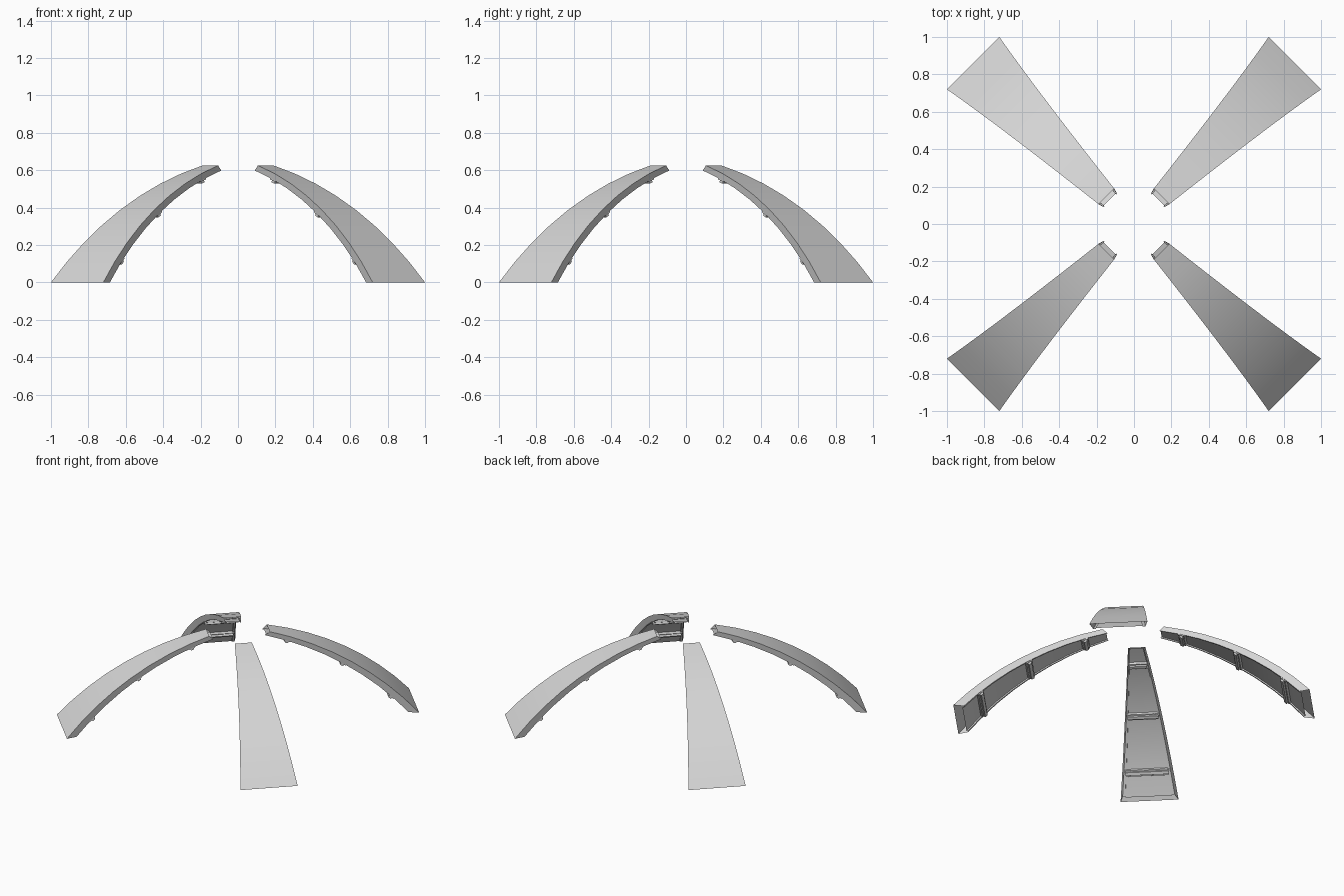
import bpy, bmesh, math
from mathutils import Matrix, Vector

cube = bpy.data.objects.get("Cube")
if cube:
    bpy.data.objects.remove(cube, do_unlink=True)

grey = bpy.data.materials.new("light_grey")
grey.use_nodes = True
grey.diffuse_color = (0.68, 0.68, 0.68, 1)
grey.node_tree.nodes["Principled BSDF"].inputs["Base Color"].default_value = (0.68, 0.68, 0.68, 1)

# Side profile: an arc from the foot to the crown
foot, crown, bulge = Vector((1.216, 0)), Vector((0.209, 0.625)), 0.09
chord = (crown - foot).length
radius = chord ** 2 / (8 * bulge) + bulge / 2
out = Vector((crown.y - foot.y, foot.x - crown.x)).normalized()
centre = (foot + crown) / 2 - out * (radius - bulge)
TOP = math.atan2(crown.x - centre.x, crown.y - centre.y)
BOTTOM = math.atan2(foot.x - centre.x, foot.y - centre.y)
STEPS = 8


def mix(a, b, f):
    return a + (b - a) * f


def place(angle, depth, side):
    """Point on the arc, sunk by depth and shifted sideways."""
    rho = radius - depth
    return Vector((centre.x + rho * math.sin(angle), side, centre.y + rho * math.cos(angle)))


def half_width(f):
    return mix(0.198, 0.059, f)


def wall_depth(f):
    return mix(0.052, 0.034, f)


def wall_inset(f):
    return mix(0.02, 0.008, f)


def layer_point(f, depth, side):
    """Station f of a layer; the foot is cut level with the floor."""
    start = math.acos(min(1, -centre.y / (radius - depth)))
    end = TOP - 0.35 * depth
    return place(mix(start, end, f), depth, side)


def shell_mesh():
    """Hollow casing, open at the foot and the crown."""
    bm = bmesh.new()
    rings = []
    for i in range(STEPS + 1):
        f = i / STEPS
        w, d = half_width(f), wall_depth(f)
        rim = w - wall_inset(f)
        flange = rim - mix(0.018, 0.006, f)
        layers = [(w, 0), (rim, d), (flange, d), (flange, d - 0.008)]
        right = [bm.verts.new(layer_point(f, dep, s)) for s, dep in layers]
        left = [bm.verts.new(layer_point(f, dep, -s)) for s, dep in layers]
        rings.append(right + left[::-1])
    for a, b in zip(rings, rings[1:]):
        for k in range(8):
            n = (k + 1) % 8
            bm.faces.new((a[k], a[n], b[n], b[k]))
    return finish(bm, "curved_shell")


def bar(bm, angle, spread, near, far, side):
    """Cross bar between two depths."""
    corners = [place(angle + da, dep, s) for s in (-side, side)
               for da, dep in ((-spread, near), (spread, near), (spread * 0.8, far), (-spread * 0.8, far))]
    v = [bm.verts.new(c) for c in corners]
    bm.faces.new(v[:4])
    bm.faces.new(v[4:])
    for k in range(4):
        n = (k + 1) % 4
        bm.faces.new((v[k], v[n], v[n + 4], v[k + 4]))


def ribs_mesh():
    bm = bmesh.new()
    for r in (1.068, 0.73, 0.342):
        angle = math.asin((r - centre.x) / radius)
        f = (BOTTOM - angle) / (BOTTOM - TOP)
        d, side = wall_depth(f), half_width(f) - wall_inset(f)
        bar(bm, angle, 0.014, d - 0.01, d + 0.008, side)
        bar(bm, angle, 0.007, d, d + 0.021, side - 0.006)
        # Bolts in a row on each side of the rib
        for da in (-0.0095, 0.0095):
            for k in range(4):
                p = place(angle + da, d + 0.008, mix(-0.75, 0.75, k / 3) * side)
                m = Matrix.Translation(p) @ Matrix.Rotation(angle, 4, "Y")
                bmesh.ops.create_cone(bm, cap_ends=True, segments=6, radius1=0.004,
                                      radius2=0.004, depth=0.006, matrix=m)
    return finish(bm, "cross_ribs")


def finish(bm, name):
    bmesh.ops.recalc_face_normals(bm, faces=bm.faces)
    mesh = bpy.data.meshes.new(name)
    bm.to_mesh(mesh)
    bm.free()
    mesh.materials.append(grey)
    return mesh


# Four legs on the diagonals
shell, ribs = shell_mesh(), ribs_mesh()
for i, corner in enumerate(("back_left", "back_right", "front_right", "front_left")):
    for mesh in (ribs, shell):
        ob = bpy.data.objects.new(corner + "_" + mesh.name, mesh)
        ob.rotation_euler.z = math.radians(45 + 90 * i)
        bpy.context.collection.objects.link(ob)

# The legs share one shell mesh, so smoothing the last one smooths all
bpy.ops.object.select_all(action="DESELECT")
ob.select_set(True)
bpy.context.view_layer.objects.active = ob
bpy.ops.object.shade_smooth_by_angle(angle=math.radians(30))
